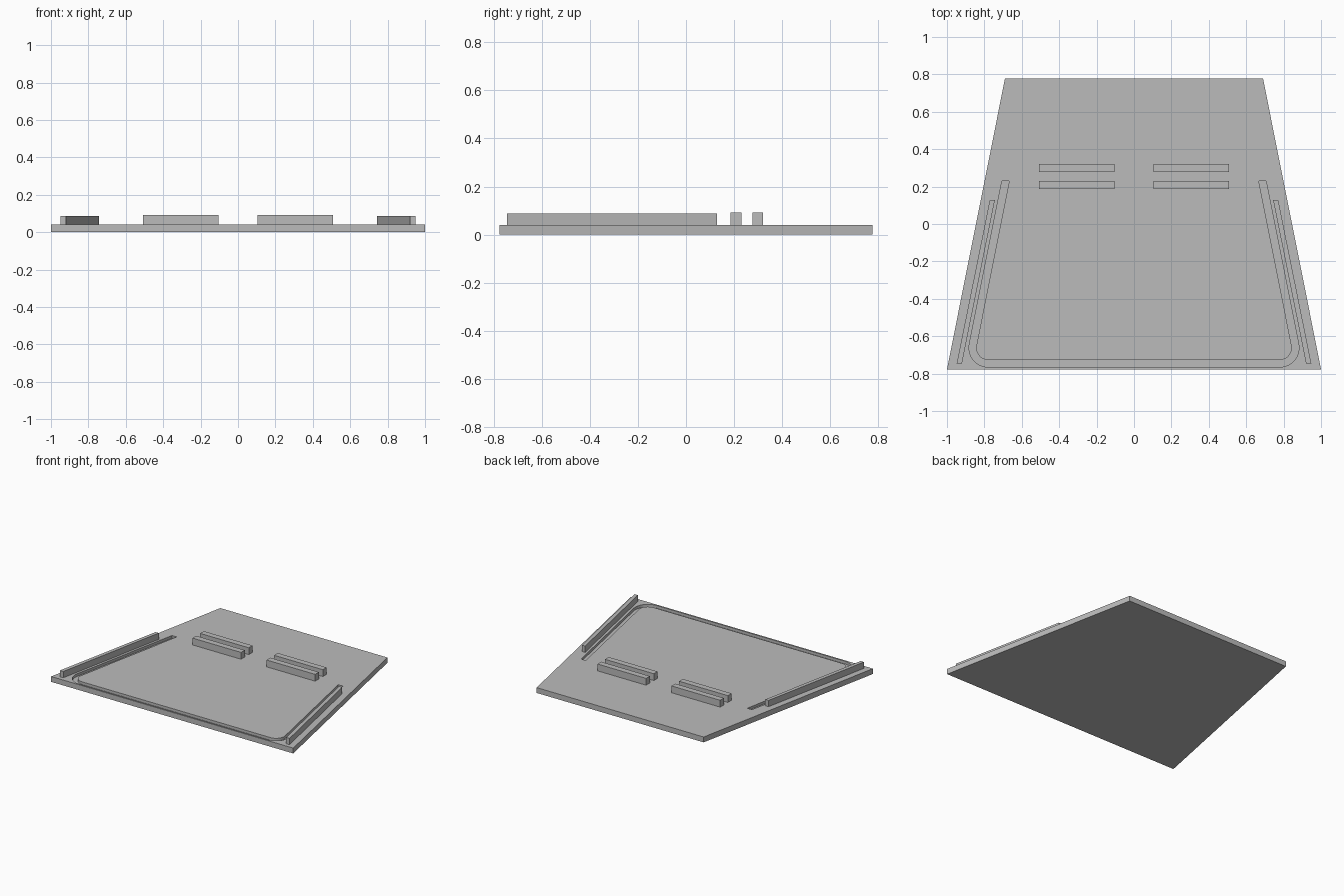
import bpy, bmesh, math
from mathutils import Vector

cube = bpy.data.objects.get("Cube")
if cube:
    bpy.data.objects.remove(cube, do_unlink=True)

grey = bpy.data.materials.new("plain grey")
grey.use_nodes = True
grey.diffuse_color = (0.5, 0.5, 0.5, 1)
grey.node_tree.nodes["Principled BSDF"].inputs["Base Color"].default_value = (0.5, 0.5, 0.5, 1)

BASE_TOP = 0.04


def prism(name, outline, z0, z1):
    """Extrude a flat outline from z0 up to z1."""
    bm = bmesh.new()
    face = bm.faces.new([bm.verts.new((x, y, z0)) for x, y in outline])
    new = bmesh.ops.extrude_face_region(bm, geom=[face])["geom"]
    top = [v for v in new if isinstance(v, bmesh.types.BMVert)]
    bmesh.ops.translate(bm, verts=top, vec=(0, 0, z1 - z0))
    bmesh.ops.recalc_face_normals(bm, faces=bm.faces)
    mesh = bpy.data.meshes.new(name)
    bm.to_mesh(mesh)
    bm.free()
    mesh.materials.append(grey)
    obj = bpy.data.objects.new(name, mesh)
    bpy.context.collection.objects.link(obj)
    return obj


def rounded_corner(before, corner, after, radius, steps=8):
    """Arc points that round off a corner between two straight edges."""
    c = Vector(corner)
    u = (Vector(before) - c).normalized()
    w = (Vector(after) - c).normalized()
    half = u.angle(w) / 2
    centre = c + (u + w).normalized() * radius / math.sin(half)
    start = c + u * radius / math.tan(half) - centre
    end = c + w * radius / math.tan(half) - centre
    sweep = math.pi - 2 * half
    return [centre + (start * math.sin((1 - i / steps) * sweep)
                      + end * math.sin(i / steps * sweep)) / math.sin(sweep)
            for i in range(steps + 1)]


def mirrored(points):
    return [(-x, y) for x, y in reversed(points)]


# Tapered base plate
base = prism("base_plate", [(-1, -0.777), (1, -0.777), (0.69, 0.777), (-0.69, 0.777)], 0, BASE_TOP)

# U-shaped groove with rounded front corners, cut into the plate
outer = [(-0.706, 0.23)] + rounded_corner((-0.706, 0.23), (-0.905, -0.765), (0, -0.765), 0.103)
inner = [(-0.667, 0.23)] + rounded_corner((-0.667, 0.23), (-0.858, -0.727), (0, -0.727), 0.065)
outline = outer + mirrored(outer) + list(reversed(inner + mirrored(inner)))
cutter = prism("groove_cutter", outline, BASE_TOP - 0.02, BASE_TOP + 0.02)
cutter.hide_render = True
cut = base.modifiers.new("groove", "BOOLEAN")
cut.operation = "DIFFERENCE"
cut.solver = "EXACT"
cut.object = cutter
bpy.context.view_layer.objects.active = base
bpy.ops.object.modifier_apply(modifier=cut.name)
bpy.data.objects.remove(cutter, do_unlink=True)

# Slanted side rails and paired rear blocks on each side
rail = [(0.92, -0.746), (0.948, -0.746), (0.771, 0.128), (0.744, 0.128)]
for side, sign in (("left", 1), ("right", -1)):
    prism(side + "_rail", [(sign * x, y) for x, y in rail], BASE_TOP, 0.087)
    for place, y in (("front", 0.208), ("back", 0.299)):
        block = [(0.105, y - 0.022), (0.507, y - 0.022), (0.507, y + 0.022), (0.105, y + 0.022)]
        prism(f"{side}_{place}_block", [(sign * x, v) for x, v in block], BASE_TOP, 0.091)
